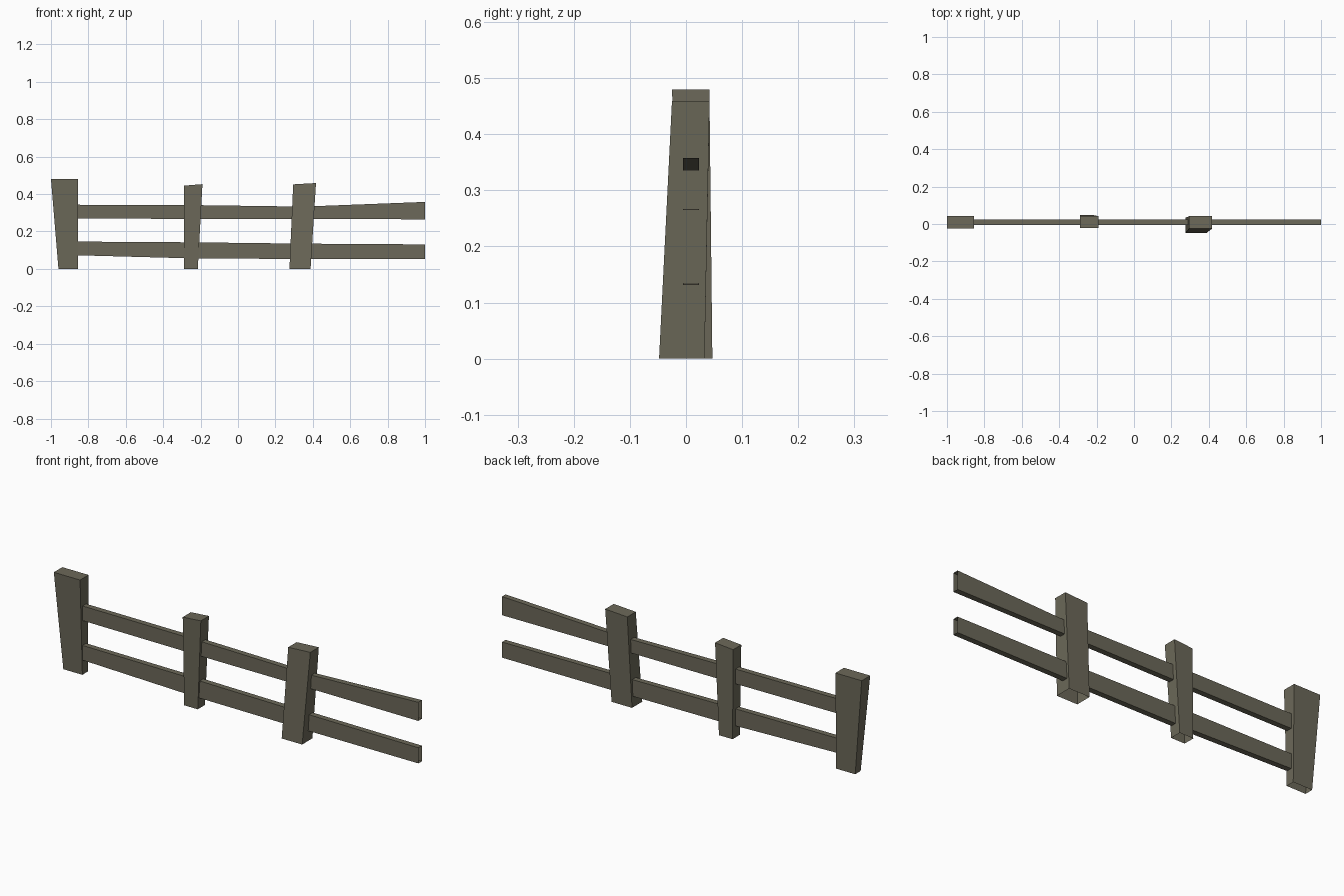
import bpy
import bmesh

cube = bpy.data.objects.get("Cube")
if cube:
    bpy.data.objects.remove(cube, do_unlink=True)

wood = bpy.data.materials.new("weathered_wood")
wood.use_nodes = True
colour = (0.15, 0.14, 0.10, 1)
wood.diffuse_color = colour
wood.node_tree.nodes["Principled BSDF"].inputs["Base Color"].default_value = colour


def make_tube(name, rings, cap_end):
    """Skin a chain of four-cornered rings, optionally closing the last one."""
    bm = bmesh.new()
    loops = [[bm.verts.new(p) for p in ring] for ring in rings]
    for a, b in zip(loops, loops[1:]):
        for i in range(4):
            j = (i + 1) % 4
            bm.faces.new((a[i], a[j], b[j], b[i]))
    if cap_end:
        bm.faces.new(loops[-1])
    mesh = bpy.data.meshes.new(name)
    bm.to_mesh(mesh)
    bm.free()
    mesh.materials.append(wood)
    obj = bpy.data.objects.new(name, mesh)
    bpy.context.collection.objects.link(obj)


def make_post(name, foot, head, z_left, z_right):
    """Tapered post with an open foot; foot and head are (x0, x1, y0, y1)."""
    def ring(box, z0, z1):
        x0, x1, y0, y1 = box
        return [(x0, y0, z0), (x1, y0, z1), (x1, y1, z1), (x0, y1, z0)]
    make_tube(name, [ring(foot, 0, 0), ring(head, z_left, z_right)], True)


def make_rail(name, stations):
    """Thin plank with open ends; stations are (x, bottom, top)."""
    front, back = -0.005, 0.023
    make_tube(name, [[(x, front, lo), (x, back, lo), (x, back, hi), (x, front, hi)]
                     for x, lo, hi in stations], False)


# Posts
make_post("end_post", (-0.96, -0.855, -0.007, 0.036),
          (-1.0, -0.855, -0.025, 0.042), 0.48, 0.48)
make_post("middle_post", (-0.29, -0.215, -0.01, 0.047),
          (-0.29, -0.19, -0.022, 0.042), 0.445, 0.453)
make_post("leaning_post", (0.275, 0.388, -0.048, 0.033),
          (0.295, 0.417, -0.025, 0.042), 0.452, 0.459)

# Rails, bending where they pass through the posts
make_rail("upper_rail", [(-0.87, 0.27, 0.343), (-0.24, 0.267, 0.341),
                         (0.35, 0.267, 0.333), (1.0, 0.265, 0.358)])
make_rail("lower_rail", [(-0.87, 0.073, 0.146), (-0.24, 0.056, 0.142),
                         (0.35, 0.053, 0.135), (1.0, 0.053, 0.131)])
